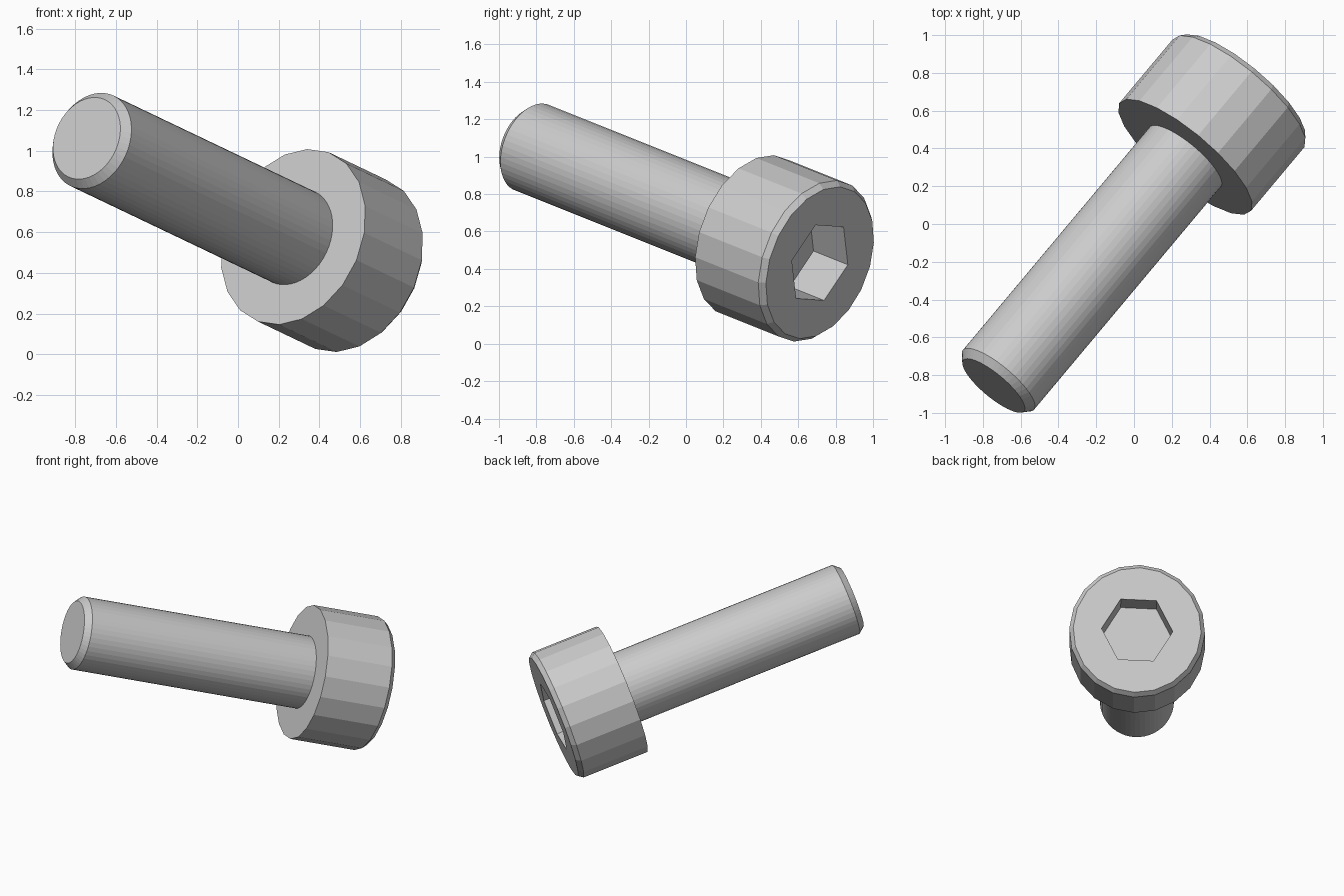
import bpy, bmesh, math
from mathutils import Vector, Matrix

if "Cube" in bpy.data.objects:
    bpy.data.objects.remove(bpy.data.objects["Cube"])

# Bolt frame: local z runs from the tip towards the head, origin under the head
axis = Vector((0.614, 0.733, -0.293)).normalized()
flat = Vector((-0.061, 0.128, 0.1925))          # points at one socket corner
e1 = (flat - axis * flat.dot(axis)).normalized()
e2 = axis.cross(e1)
frame = Matrix((e1, e2, axis)).transposed().to_4x4()
frame.translation = Vector((0.271, 0.355, 0.577))

steel = bpy.data.materials.new("grey_steel")
steel.diffuse_color = (0.6, 0.6, 0.6, 1)
steel.use_nodes = True
steel.node_tree.nodes["Principled BSDF"].inputs["Base Color"].default_value = steel.diffuse_color


def ring(bm, r, z, n, phase=0.0):
    return [bm.verts.new((r * math.cos(phase + math.tau * i / n),
                          r * math.sin(phase + math.tau * i / n), z))
            for i in range(n)]


def loft(bm, rings):
    for a, b in zip(rings, rings[1:]):
        n = len(a)
        for i in range(n):
            j = (i + 1) % n
            bm.faces.new((a[i], a[j], b[j], b[i]))


def loop_edges(bm, verts):
    return [bm.edges.get((v, verts[i - 1])) for i, v in enumerate(verts)]


def finish(bm, name):
    bmesh.ops.recalc_face_normals(bm, faces=bm.faces[:])
    bm.transform(frame)
    mesh = bpy.data.meshes.new(name)
    bm.to_mesh(mesh)
    bm.free()
    mesh.materials.append(steel)
    bpy.context.collection.objects.link(bpy.data.objects.new(name, mesh))


# Faceted head with a narrow chamfer and a hexagonal socket
bm = bmesh.new()
phase = math.radians(30)
head = [ring(bm, r, z, 20, phase) for r, z in ((0.451, 0), (0.451, 0.46), (0.425, 0.492))]
loft(bm, head)
bm.faces.new(head[0])
socket = [ring(bm, 0.237, z, 6) for z in (0.492, 0.242)]
loft(bm, socket)
bm.faces.new(socket[1])
bmesh.ops.triangle_fill(bm, use_beauty=True, normal=(0, 0, 1),
                        edges=loop_edges(bm, head[2]) + loop_edges(bm, socket[0]))
finish(bm, "bolt_head")

# Round shank with a chamfered tip
bm = bmesh.new()
shank = [ring(bm, r, z, 48) for r, z in ((0.246, 0.0), (0.246, -1.61), (0.21, -1.652))]
loft(bm, shank)
bm.faces.new(shank[-1])
finish(bm, "bolt_shank")
